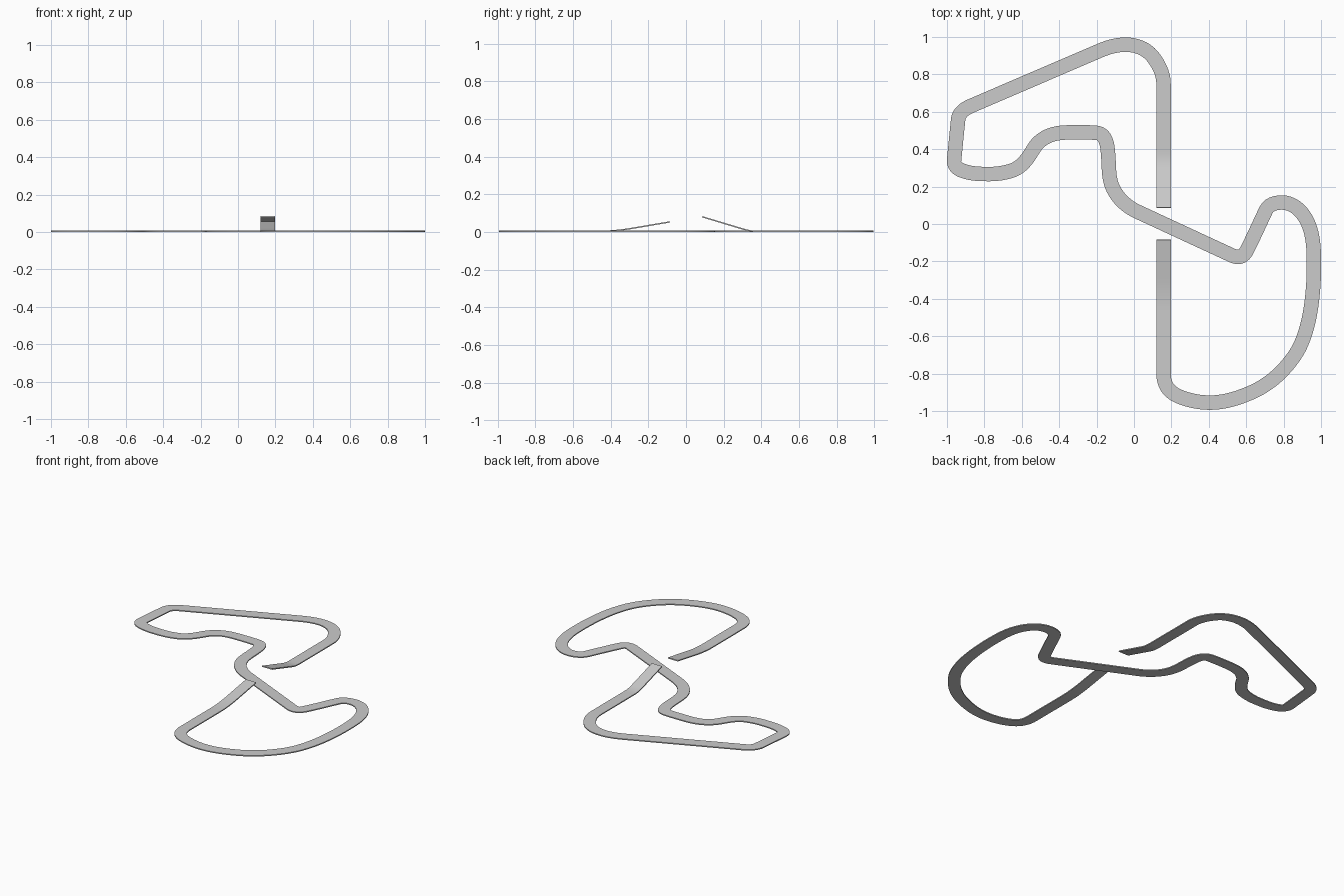
import bpy, bmesh, math
from mathutils import Vector

if "Cube" in bpy.data.objects:
    bpy.data.objects.remove(bpy.data.objects["Cube"])

WIDTH, THICK = 0.077, 0.007

# Centre line: x, y, heading in degrees
knots = [
    (0.158, 0.088, 90), (0.158, 0.75, 90), (0.10, 0.895, 128), (-0.045, 0.959, 180),
    (-0.18, 0.928, 203.2), (-0.87, 0.632, 203.2), (-0.922, 0.598, 228), (-0.94, 0.56, 264),
    (-0.962, 0.34, 264.3), (-0.925, 0.288, 337), (-0.77, 0.267, 360), (-0.652, 0.286, 378),
    (-0.583, 0.335, 409), (-0.535, 0.405, 418), (-0.47, 0.465, 388), (-0.30, 0.49, 360),
    (-0.198, 0.487, 354), (-0.154, 0.453, 295), (-0.138, 0.37, 275), (-0.118, 0.205, 291),
    (-0.064, 0.123, 315), (0.016, 0.067, 335.2), (0.524, -0.168, 335.3), (0.567, -0.175, 373),
    (0.604, -0.139, 423), (0.706, 0.075, 424.5), (0.79, 0.115, 360), (0.895, 0.062, 310),
    (0.962, -0.22, 270), (0.944, -0.46, 261), (0.898, -0.63, 248), (0.797, -0.78, 227),
    (0.62, -0.904, 203), (0.406, -0.955, 180), (0.255, -0.928, 160), (0.177, -0.872, 122),
    (0.158, -0.80, 90), (0.158, -0.085, 90),
]


def ramp(dist, start, end, height, ease):
    """Height of a ramp that begins softly at start and climbs to end."""
    t = (start - dist) / (start - end)
    if t <= 0:
        return 0.0
    s = t * t / (2 * ease) if t < ease else t - ease / 2
    return height * s / (1 - ease / 2)


def heading(a):
    return Vector((math.cos(math.radians(a)), math.sin(math.radians(a))))


def sample_path():
    """Smooth cubic segments through the knots, giving point and side vector."""
    out = []
    for i, (k0, k1) in enumerate(zip(knots, knots[1:])):
        p0, p3 = Vector(k0[:2]), Vector(k1[:2])
        turn = math.radians(abs((k1[2] - k0[2] + 180) % 360 - 180))
        chord = (p3 - p0).length
        h = chord / (3 * math.cos(turn / 4) ** 2)
        p1, p2 = p0 + heading(k0[2]) * h, p3 - heading(k1[2]) * h
        n = max(6, int(chord / 0.02))
        last = i == len(knots) - 2
        for j in range(n + (1 if last else 0)):
            t = j / n
            u = 1 - t
            p = p0 * u**3 + p1 * 3 * u * u * t + p2 * 3 * u * t * t + p3 * t**3
            d = (p1 - p0) * u * u + (p2 - p1) * 2 * u * t + (p3 - p2) * t * t
            d.normalize()
            z = THICK
            if i == 0:                       # rear ramp
                z += ramp(p.y, 0.38, 0.088, 0.077, 0.25)
            elif last:                       # front ramp
                z += ramp(-p.y, 0.47, 0.085, 0.05, 0.45)
            out.append((p, Vector((-d.y, d.x)), z))
    return out


# Race track ribbon with jump ramps at both ends
bm = bmesh.new()
prev = None
for p, side, z in sample_path():
    pair = [bm.verts.new((*(p + side * s * WIDTH / 2), z)) for s in (1, -1)]
    if prev:
        bm.faces.new((prev[0], prev[1], pair[1], pair[0]))
    prev = pair
mesh = bpy.data.meshes.new("race_track")
bm.to_mesh(mesh)
bm.free()
track = bpy.data.objects.new("race_track", mesh)
bpy.context.collection.objects.link(track)

# Thin slab below the road surface
slab = track.modifiers.new("slab", 'SOLIDIFY')
slab.thickness = THICK
slab.offset = -1

bpy.context.view_layer.objects.active = track
track.select_set(True)
bpy.ops.object.modifier_apply(modifier="slab")
bpy.ops.object.shade_smooth_by_angle(angle=math.radians(30))
